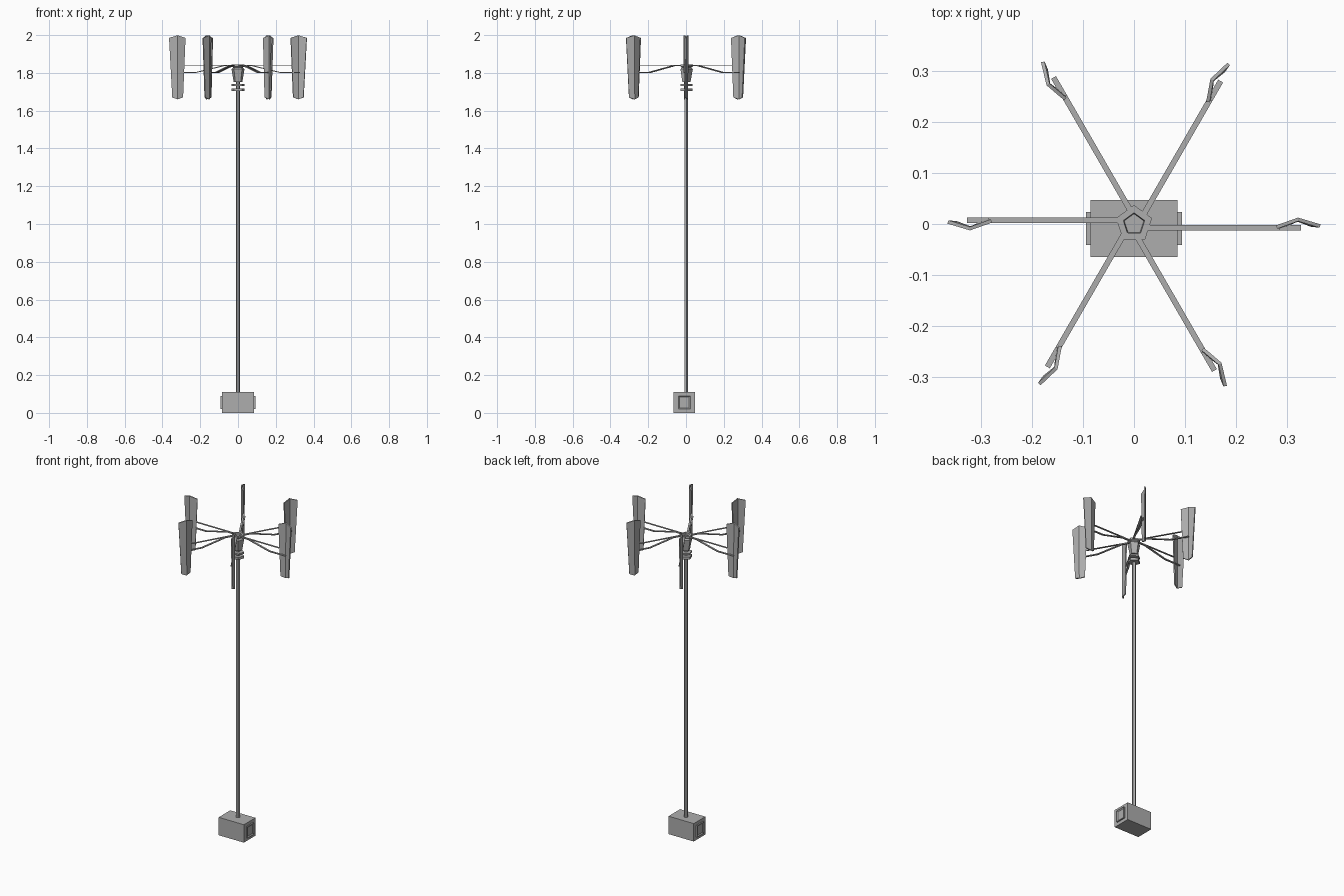
import bpy, bmesh, math
from mathutils import Matrix

if "Cube" in bpy.data.objects:
    bpy.data.objects.remove(bpy.data.objects["Cube"], do_unlink=True)

grey = bpy.data.materials.new("plain_grey")
grey.use_nodes = True
colour = (0.42, 0.42, 0.42, 1)
grey.diffuse_color = colour
grey.node_tree.nodes["Principled BSDF"].inputs["Base Color"].default_value = colour


def add_object(name, mesh, angle=0.0, thickness=0.0):
    ob = bpy.data.objects.new(name, mesh)
    bpy.context.collection.objects.link(ob)
    ob.rotation_euler.z = angle
    if thickness:
        mod = ob.modifiers.new("thickness", 'SOLIDIFY')
        mod.thickness = thickness
        mod.offset = 0
    return ob


def make_mesh(name, bm):
    bmesh.ops.recalc_face_normals(bm, faces=bm.faces)
    mesh = bpy.data.meshes.new(name)
    bm.to_mesh(mesh)
    bm.free()
    mesh.materials.append(grey)
    return mesh


def sheet(name, row_a, row_b):
    """Strip of quads between two rows of points."""
    bm = bmesh.new()
    a = [bm.verts.new(p) for p in row_a]
    b = [bm.verts.new(p) for p in row_b]
    for i in range(len(a) - 1):
        bm.faces.new((a[i], a[i + 1], b[i + 1], b[i]))
    return make_mesh(name, bm)


def lathe(name, profile, sides=5):
    """Five-sided turned part with capped ends; profile is (radius, z)."""
    bm = bmesh.new()
    rings = []
    for r, z in profile:
        ring = []
        for i in range(sides):
            t = math.pi / 2 + i * math.tau / sides
            ring.append(bm.verts.new((r * math.cos(t), r * math.sin(t), z)))
        rings.append(ring)
    for low, high in zip(rings, rings[1:]):
        for i in range(sides):
            j = (i + 1) % sides
            bm.faces.new((low[i], low[j], high[j], high[i]))
    bm.faces.new(rings[0])
    bm.faces.new(rings[-1])
    return add_object(name, make_mesh(name, bm))


def box(name, centre, size, panel_side=0):
    """Box, optionally with a recessed panel on its +x or -x side."""
    bm = bmesh.new()
    bmesh.ops.create_cube(bm, size=1, matrix=Matrix.Translation(centre) @ Matrix.Diagonal((*size, 1)))
    if panel_side:
        bm.normal_update()
        side = [f for f in bm.faces if f.normal.x * panel_side > 0.9]
        bmesh.ops.inset_region(bm, faces=side, thickness=0.01)
        bmesh.ops.translate(bm, verts=side[0].verts, vec=(-0.005 * panel_side, 0, 0))
    return add_object(name, make_mesh(name, bm))


# Base box with a framed hatch on each end
box("base_box", (0, -0.009, 0.055), (0.171, 0.112, 0.11))
for side, label in ((1, "left"), (-1, "right")):
    box(label + "_hatch", (side * 0.088, -0.009, 0.055), (0.011, 0.064, 0.07), side)

# Mast and hub
lathe("mast", [(0.011, 0.1), (0.011, 1.83)])
lathe("lower_collar", [(0.035, 1.703), (0.035, 1.718)])
lathe("upper_collar", [(0.035, 1.731), (0.035, 1.741)])
lathe("hub_body", [(0.024, 1.752), (0.036, 1.82), (0.026, 1.83)])
lathe("hub_cap", [(0.022, 1.826), (0.037, 1.834), (0.037, 1.845), (0.022, 1.845), (0.02, 1.834)])

# Rotor: bent blades, each on a straight and a dropped arm
blade = sheet("blade",
              [(0.292, -0.004, 1.67), (0.32, 0.008, 1.66), (0.347, -0.002, 1.67)],
              [(0.279, -0.006, 1.985), (0.321, 0.009, 1.999), (0.364, -0.004, 1.985)])


def arm(name, path):
    return sheet(name, [(r, -0.0015, z) for r, z in path], [(r, -0.0125, z) for r, z in path])


straight_arm = arm("upper_arm", [(0.02, 1.841), (0.285, 1.841)])
dropped_arm = arm("lower_arm", [(0.02, 1.838), (0.075, 1.838), (0.22, 1.803), (0.327, 1.803)])

for i in range(6):
    angle = i * math.tau / 6
    add_object(f"blade_{i + 1}", blade, angle, 0.007)
    add_object(f"upper_arm_{i + 1}", straight_arm, angle, 0.003)
    add_object(f"lower_arm_{i + 1}", dropped_arm, angle, 0.005)
